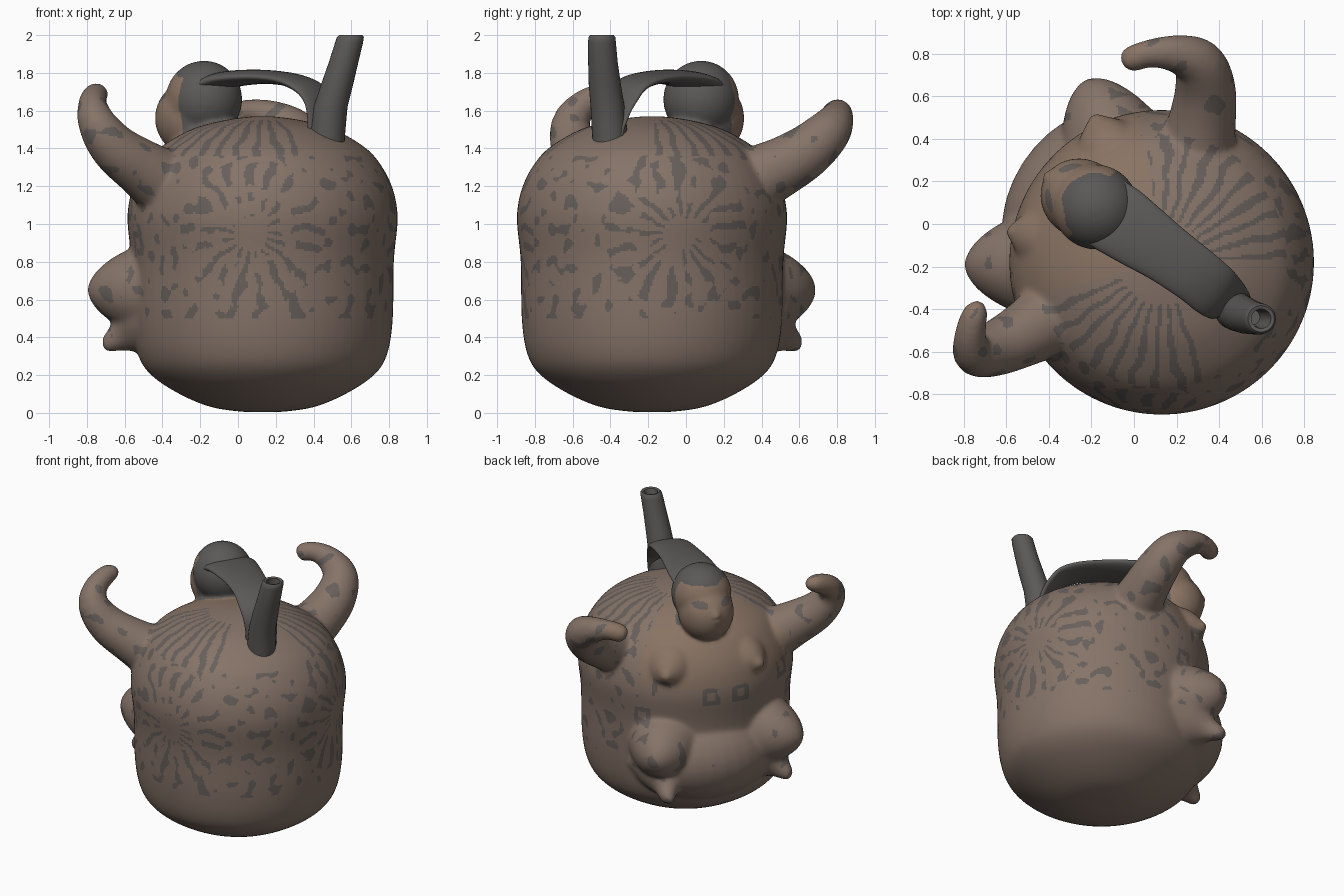
import bpy, bmesh, math
from mathutils import Vector, Matrix, noise

if "Cube" in bpy.data.objects:
    bpy.data.objects.remove(bpy.data.objects["Cube"])

CX, CY = 0.13, -0.18                      # axis of the round vessel
FACE = math.radians(147)                  # direction the modelled figure faces
D = Vector((math.cos(FACE), math.sin(FACE), 0))
HEAD = Vector((-0.20, 0.09, 1.62))
SKULL = HEAD + Vector((0.02, -0.01, 0.04))
JAW = HEAD + Vector((-0.045, 0.03, -0.06))


def material(name, rgb):
    m = bpy.data.materials.new(name)
    m.diffuse_color = (*rgb, 1)
    m.use_nodes = True
    m.node_tree.nodes["Principled BSDF"].inputs["Base Color"].default_value = m.diffuse_color
    return m


CLAY = material("brown_clay", (0.235, 0.172, 0.138))
PAINT = material("dark_slip", (0.135, 0.115, 0.105))
WARM = material("orange_clay", (0.25, 0.172, 0.125))
GREY = material("grey_slip", (0.105, 0.10, 0.095))


def catmull(pts, steps):
    out = []
    for i in range(len(pts) - 1):
        p = [Vector(pts[min(max(j, 0), len(pts) - 1)]) for j in range(i - 1, i + 3)]
        for s in range(steps):
            t = s / steps
            out.append(0.5 * (2 * p[1] + (p[2] - p[0]) * t
                       + (2 * p[0] - 5 * p[1] + 4 * p[2] - p[3]) * t * t
                       + (3 * p[1] - p[0] - 3 * p[2] + p[3]) * t ** 3))
    return out + [Vector(pts[-1])]


def loft(bm, pts, steps=4, sides=32, squash=1.0, level=False):
    """Closed tube through (x, y, z, radius) points; level keeps rings horizontal."""
    pts = catmull(pts, steps)
    rings = []
    for i, p in enumerate(pts):
        a, b = pts[max(i - 1, 0)], pts[min(i + 1, len(pts) - 1)]
        side, up = Vector((1, 0, 0)), Vector((0, 1, 0))
        if not level:
            t = (b.xyz - a.xyz).normalized()
            side = t.cross(Vector((0, 0, 1))).normalized()
            up = side.cross(t)
        rings.append([bm.verts.new(p.xyz + p.w * (math.cos(k * math.tau / sides) * side
                      + squash * math.sin(k * math.tau / sides) * up)) for k in range(sides)])
    faces = [bm.faces.new(rings[0]), bm.faces.new(rings[-1])]
    for r, q in zip(rings, rings[1:]):
        for k in range(sides):
            n = (k + 1) % sides
            faces.append(bm.faces.new((r[k], r[n], q[n], q[k])))
    bmesh.ops.recalc_face_normals(bm, faces=faces)


def ball(bm, c, r, turn=0.0):
    m = Matrix.Translation(c) @ Matrix.Rotation(turn, 4, 'Z') @ Matrix.Diagonal((*r, 1))
    bmesh.ops.create_uvsphere(bm, u_segments=32, v_segments=20, radius=1, matrix=m)


def mound(bm, base, out, shape):
    """Soft bump: (offset, radius) pairs along the outward direction."""
    loft(bm, [(*(base + out * o), r) for o, r in shape])


def finish(bm, name, mats):
    me = bpy.data.meshes.new(name)
    bm.to_mesh(me)
    bm.free()
    ob = bpy.data.objects.new(name, me)
    bpy.context.collection.objects.link(ob)
    for m in mats:
        me.materials.append(m)
    me.polygons.foreach_set("use_smooth", [True] * len(me.polygons))
    return ob


# Round vessel body
bm = bmesh.new()
profile = [(0.005, 0.10), (0.03, 0.27), (0.10, 0.44), (0.20, 0.59), (0.31, 0.66), (0.5, 0.69),
           (0.8, 0.695), (1.0, 0.715), (1.1, 0.71), (1.2, 0.685), (1.3, 0.635), (1.4, 0.55),
           (1.5, 0.38), (1.55, 0.2), (1.57, 0.05)]
loft(bm, [(CX, CY, z, r) for z, r in profile], sides=64, level=True)

# Head with chin and nose
ball(bm, SKULL, (0.205, 0.20, 0.205), FACE)
ball(bm, JAW, (0.20, 0.185, 0.20), FACE)
loft(bm, [(*(HEAD + D * 0.17 + Vector((0, 0, 0.07))), 0.015),
          (*(HEAD + D * 0.215 + Vector((0, 0, 0.015))), 0.03),
          (*(HEAD + D * 0.235 + Vector((0, 0, -0.04))), 0.04),
          (*(HEAD + D * 0.19 + Vector((0, 0, -0.06))), 0.03)], sides=12)

# Raised arms
loft(bm, [(-0.32, -0.40, 1.17, 0.20), (-0.50, -0.51, 1.29, 0.155), (-0.65, -0.585, 1.40, 0.13),
          (-0.745, -0.61, 1.53, 0.105), (-0.77, -0.545, 1.63, 0.078),
          (-0.755, -0.45, 1.68, 0.066), (-0.735, -0.40, 1.695, 0.052), (-0.72, -0.37, 1.71, 0.025)])
loft(bm, [(0.28, 0.28, 1.20, 0.19), (0.32, 0.48, 1.29, 0.16), (0.335, 0.64, 1.385, 0.142),
          (0.30, 0.755, 1.49, 0.12), (0.19, 0.80, 1.565, 0.088),
          (0.07, 0.80, 1.595, 0.066), (-0.02, 0.77, 1.58, 0.06), (-0.05, 0.755, 1.57, 0.03)])

# Lap, breasts, knees and feet
ball(bm, Vector((-0.20, 0.08, 0.53)), (0.385, 0.50, 0.33), FACE)
for c in ((-0.475, -0.055, 1.20), (-0.14, 0.40, 1.20)):
    c = Vector(c)
    out = (c - Vector((CX, CY, 1.20))).normalized()
    mound(bm, c, out, [(-0.2, 0.17), (-0.06, 0.165), (0.0, 0.145), (0.06, 0.095),
                       (0.095, 0.05), (0.125, 0.02)])
for knee, toe in (((-0.58, -0.19, 0.65), (-0.69, -0.19, 0.365)),
                  ((-0.14, 0.48, 0.65), (-0.26, 0.585, 0.365))):
    k, f = Vector(knee), Vector(toe)
    out = Vector((k.x - CX, k.y - CY, 0)).normalized()
    mound(bm, k, out, [(-0.17, 0.30), (-0.04, 0.235), (0.07, 0.18), (0.15, 0.12),
                       (0.195, 0.065), (0.215, 0.02)])
    hip = k - out * 0.12 - Vector((0, 0, 0.15))
    loft(bm, [(*hip, 0.25), (*hip.lerp(f, 0.4), 0.165), (*hip.lerp(f, 0.72), 0.085),
              (*f, 0.048), (*(f + out * 0.025 - Vector((0, 0, 0.01))), 0.03)], sides=20)
body = finish(bm, "vessel_body", [])

# Blend the clay parts into one skin
m = body.modifiers.new("blend", 'REMESH')
m.mode = 'VOXEL'
m.voxel_size = 0.0115
m = body.modifiers.new("soften", 'SMOOTH')
m.factor = 0.5
m.iterations = 22
skin = bpy.data.meshes.new_from_object(body.evaluated_get(bpy.context.evaluated_depsgraph_get()))
body.modifiers.clear()
body.data = skin
skin.materials.clear()
for mat in (CLAY, PAINT, WARM, GREY):
    skin.materials.append(mat)

# Painted decoration: bursts on the sides, stripes on the shoulder, square marks, hair
BURSTS = [(-95, 0.95), (12, 0.95)]
MARKS = [(139, 1.03), (156, 1.03), (101, 0.88), (112, 1.1), (200, 0.9), (189, 1.08)]


def paint(p):
    h = p - HEAD
    az = math.degrees(math.atan2(p.y - CY, p.x - CX))
    rad = math.hypot(p.x - CX, p.y - CY)
    n = noise.noise(p * 9)
    front = abs((az - 147 + 180) % 360 - 180)
    if min((p - SKULL).length, (p - JAW).length) < 0.222 and p.z > 1.46 or h.dot(D) > 0.19 and p.z > 1.5:
        if h.dot(D) < 0.0 + 0.03 * n or h.z > 0.16 - 0.02 * n:
            return 3
        eye = Vector((abs(h.dot(Vector((-D.y, D.x, 0)))) - 0.09, h.z - 0.05))
        return 1 if math.hypot(eye.x, eye.y * 1.8) < 0.045 else 2
    if rad > 0.80 or (rad > 0.74 and p.z > 1.25):
        return 1 if noise.noise(p * 11) > 0.33 else 0
    for a, z in MARKS:
        s = math.radians((az - a + 180) % 360 - 180) * 0.7
        if 0.028 < max(abs(s), abs(p.z - z)) < 0.062 and n > -0.3:
            return 1
    if front < 48:
        return 2 if p.z > 1.1 else 0
    if p.z > 1.36 and 0.2 < rad < 0.6:
        gap = abs((az + 33 + 180) % 360 - 180)
        if 35 < gap < 130:
            return 1 if math.sin(math.radians(az) * 34 + 2 * n) > 0.35 else 0
    if 0.5 < p.z < 1.36 and rad > 0.5:
        for a, z in BURSTS:
            s = math.radians((az - a + 180) % 360 - 180) * 0.7
            rho, phi = math.hypot(s, p.z - z), math.atan2(p.z - z, s)
            if rho < 0.40:
                return 1 if rho > 0.09 and math.sin(phi * 17 + 2.5 * n) > 0.3 \
                    and noise.noise(p * 13) > -0.22 else 0
        return 1 if noise.noise(p * 15) > 0.27 else 0
    return 0


for poly in skin.polygons:
    poly.material_index = paint(poly.center)
    poly.use_smooth = True

# Hollow spout
bm = bmesh.new()
loft(bm, [(0.47, -0.40, 1.38, 0.09), (0.475, -0.405, 1.50, 0.094), (0.49, -0.415, 1.62, 0.09),
          (0.525, -0.43, 1.74, 0.085), (0.56, -0.44, 1.86, 0.078), (0.588, -0.445, 1.96, 0.074),
          (0.595, -0.445, 1.99, 0.071), (0.597, -0.445, 2.0, 0.062), (0.597, -0.445, 1.995, 0.046),
          (0.585, -0.443, 1.95, 0.04), (0.555, -0.438, 1.84, 0.036)], steps=1, level=True)
spout = finish(bm, "spout", [GREY])

# Flat strap handle from head to spout
bm = bmesh.new()
loft(bm, [(-0.15, 0.065, 1.73, 0.17), (-0.07, 0.015, 1.76, 0.17), (0.03, -0.055, 1.775, 0.158),
          (0.16, -0.145, 1.778, 0.14), (0.29, -0.24, 1.76, 0.132), (0.38, -0.315, 1.715, 0.128),
          (0.43, -0.355, 1.64, 0.115), (0.45, -0.375, 1.56, 0.105), (0.46, -0.39, 1.46, 0.10)],
     steps=5, squash=0.26)
finish(bm, "strap_handle", [GREY])

for ob in bpy.context.scene.objects:
    ob.select_set(ob == spout)
bpy.context.view_layer.objects.active = spout
bpy.ops.object.shade_smooth_by_angle(angle=math.radians(50))
